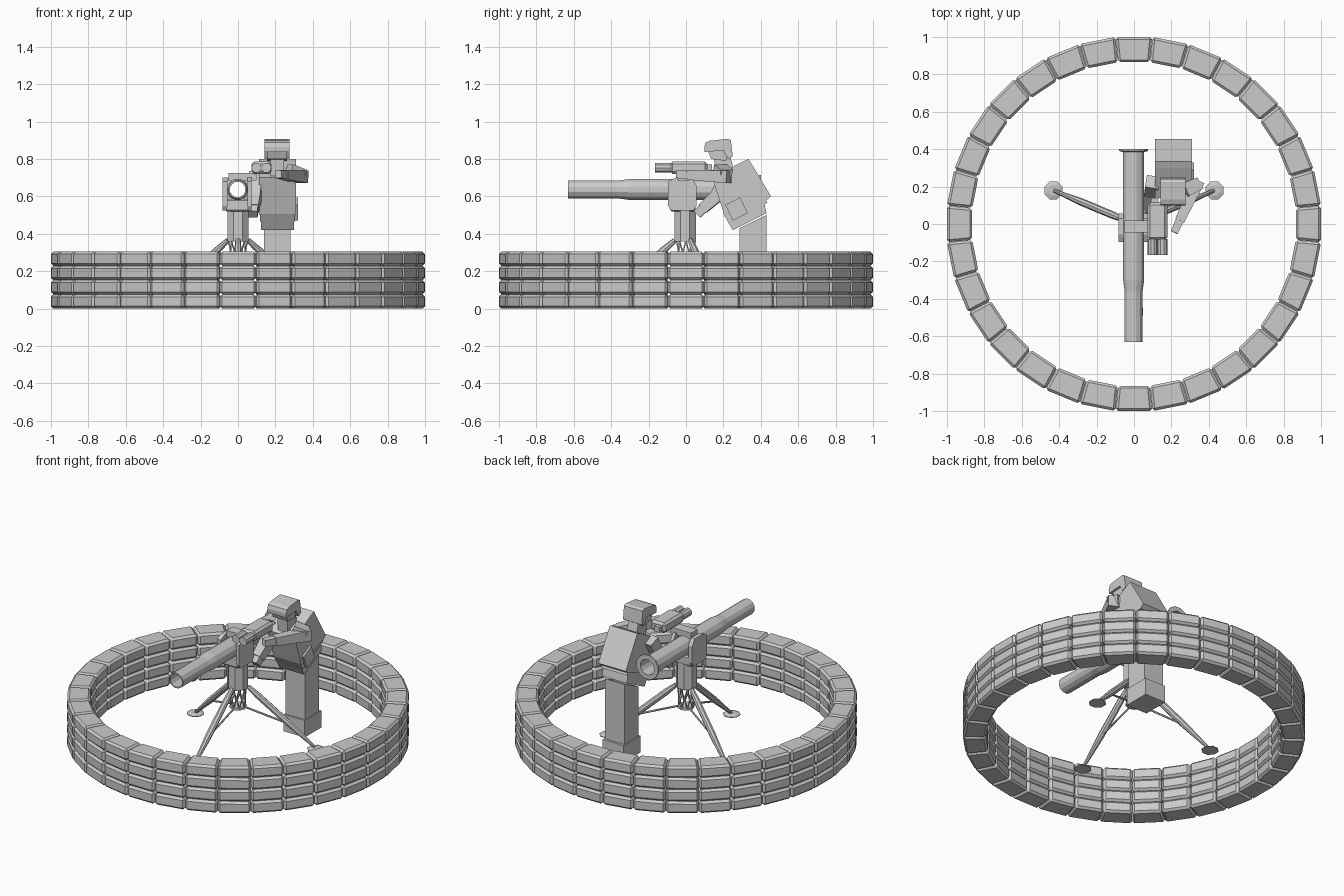
import bpy, bmesh, math
from mathutils import Vector, Matrix

if "Cube" in bpy.data.objects:
    bpy.data.objects.remove(bpy.data.objects["Cube"])


def add(name, bm, bevel=0):
    bmesh.ops.recalc_face_normals(bm, faces=bm.faces)
    me = bpy.data.meshes.new(name)
    bm.to_mesh(me)
    bm.free()
    ob = bpy.data.objects.new(name, me)
    bpy.context.collection.objects.link(ob)
    if bevel:
        m = ob.modifiers.new("bevel", "BEVEL")
        m.width, m.segments = bevel, 1
    return ob


def box(name, x, y, z, bevel=0):
    bm = bmesh.new()
    bmesh.ops.create_cube(bm, size=1)
    for v in bm.verts:
        v.co = Vector([(a + b) / 2 + c * (b - a) for (a, b), c in zip((x, y, z), v.co)])
    return add(name, bm, bevel)


def prism(name, outline, x0, x1, bevel=0):
    """Side (y, z) outline extruded along x."""
    bm = bmesh.new()
    f = bm.faces.new([bm.verts.new((x0, y, z)) for y, z in outline])
    ext = bmesh.ops.extrude_face_region(bm, geom=[f])["geom"]
    bmesh.ops.translate(bm, vec=(x1 - x0, 0, 0), verts=[g for g in ext if isinstance(g, bmesh.types.BMVert)])
    return add(name, bm, bevel)


def rod(name, a, b, radii, sides=8, spin=0):
    """Straight rod from a to b; radii are (fraction, radius) stations."""
    a, b = Vector(a), Vector(b)
    rot = (b - a).to_track_quat('Z', 'Y').to_matrix()
    bm = bmesh.new()
    rings = []
    for t, r in radii:
        rings.append([bm.verts.new(a.lerp(b, t) + rot @ Vector((
            r * math.cos(spin + math.tau * i / sides), r * math.sin(spin + math.tau * i / sides), 0)))
            for i in range(sides)])
    for p, q in zip(rings, rings[1:]):
        for i in range(sides):
            j = (i + 1) % sides
            bm.faces.new((p[i], p[j], q[j], q[i]))
    bm.faces.new(rings[0])
    bm.faces.new(rings[-1])
    return add(name, bm)


def limb(name, a, b, ra, rb):
    """Square-section tapered limb."""
    return rod(name, a, b, [(0, ra * 1.414), (1, rb * 1.414)], 4, math.pi / 4)


# Sandbag wall: four rows of wedge-shaped bags
BAGS, ROWS, H = 32, 4, 0.305 / 4
for row in range(ROWS):
    bm = bmesh.new()
    for k in range(BAGS):
        rot = Matrix.Rotation(math.tau * k / BAGS, 4, 'Z')
        vs = bmesh.ops.create_cube(bm, size=1)["verts"]
        for v in vs:
            r = 1.0 if v.co.x > 0 else 0.865
            half = r * math.tan(math.pi / BAGS) - 0.0006
            v.co = rot @ Vector((r, 2 * v.co.y * half, (row + 0.5 + v.co.z * 0.99) * H))
    add(f"sandbag_row_{row + 1}", bm, 0.013)

# Tripod: legs, octagonal feet and spreader struts
for k, deg in enumerate((22.7, 157.3, 270)):
    d = Vector((math.cos(math.radians(deg)), math.sin(math.radians(deg)), 0))
    top, foot = d * 0.06 + Vector((0, 0, 0.365)), d * 0.462 + Vector((0, 0, 0.012))
    rod(f"tripod_leg_{k + 1}", top, foot, [(0, 0.014), (0.15, 0.02), (0.6, 0.02), (1, 0.009)], 8)
    rod(f"tripod_foot_{k + 1}", d * 0.467, d * 0.467 + Vector((0, 0, 0.012)),
        [(0, 0.052), (0.4, 0.052), (1, 0.03)], 8, math.pi / 8)
    rod(f"tripod_strut_{k + 1}", d * 0.03 + Vector((0, 0, 0.235)), top.lerp(foot, 0.62),
        [(0, 0.006), (1, 0.006)], 6)

# Pedestal and open lattice column below it
rod("pedestal", (0, -0.005, 0.36), (0, -0.005, 0.53), [(0, 0.062), (1, 0.062)], 8, math.pi / 8)
rod("lattice_base", (0, 0, 0.225), (0, 0, 0.24), [(0, 0.05), (1, 0.05)], 8)
for k in range(8):
    a = math.tau * k / 8
    for s in (-1, 1):
        b = a + s * math.tau / 8
        rod(f"lattice_bar_{k + 1}_{'a' if s < 0 else 'b'}",
            (0.045 * math.cos(a), 0.045 * math.sin(a), 0.235),
            (0.05 * math.cos(b), 0.05 * math.sin(b), 0.365), [(0, 0.004), (1, 0.004)], 4)

# Launch tube: hollow lathe around the y axis (y, radius)
profile = [(-0.63, 0.05), (-0.36, 0.05), (-0.30, 0.058), (0.385, 0.058), (0.39, 0.08),
           (0.40, 0.08), (0.40, 0.05), (-0.63, 0.042)]
bm = bmesh.new()
N = 12
rings = [[bm.verts.new((-0.002 + r * math.cos(math.tau * (i + 0.5) / N), y,
                        0.637 + r * math.sin(math.tau * (i + 0.5) / N))) for i in range(N)]
         for y, r in profile]
for k, p in enumerate(rings):
    q = rings[(k + 1) % len(rings)]
    for i in range(N):
        bm.faces.new((p[i], p[(i + 1) % N], q[(i + 1) % N], q[i]))
add("launch_tube", bm)

# Cradle: base block and two arched cheeks
box("cradle_base", (-0.07, 0.06), (-0.085, 0.05), (0.52, 0.585), 0.008)
arch = [(-0.08, 0.525), (0.04, 0.525), (0.055, 0.55), (0.055, 0.66), (0.03, 0.70),
        (-0.055, 0.70), (-0.095, 0.68), (-0.095, 0.55)]
prism("cradle_cheek_left", arch, -0.083, -0.056)
prism("cradle_cheek_right", arch, 0.052, 0.073)

# Sight with two lenses and its bracket
box("sight_bracket", (-0.05, 0.10), (-0.045, 0.02), (0.685, 0.725))
box("sight_body", (0.072, 0.178), (-0.085, 0.115), (0.72, 0.787), 0.014)
for side, x in (("left", 0.099), ("right", 0.151)):
    rod(f"sight_lens_{side}", (x, -0.08, 0.753), (x, -0.165, 0.753), [(0, 0.027), (1, 0.027)], 10)
box("sight_eyepiece", (0.09, 0.13), (0.11, 0.14), (0.735, 0.77))

# Operator: boots, legs, hips, leaning torso
box("operator_boots", (0.135, 0.285), (0.275, 0.445), (0, 0.11))
prism("operator_legs", [(0.285, 0.1), (0.43, 0.1), (0.43, 0.50), (0.285, 0.43)], 0.14, 0.28)
prism("operator_hips", [(0.25, 0.42), (0.43, 0.51), (0.42, 0.56), (0.22, 0.47)], 0.122, 0.30)
prism("operator_belt", [(0.225, 0.465), (0.435, 0.565), (0.42, 0.60), (0.20, 0.505)], 0.118, 0.305)
prism("operator_torso", [(0.205, 0.50), (0.43, 0.58), (0.455, 0.60), (0.335, 0.80),
                         (0.30, 0.785), (0.14, 0.70)], 0.113, 0.31)
prism("belt_pouch", [(0.25, 0.47), (0.33, 0.51), (0.29, 0.595), (0.21, 0.555)], 0.30, 0.322)

# Head and helmet
prism("operator_neck", [(0.16, 0.70), (0.26, 0.73), (0.235, 0.82), (0.15, 0.82)], 0.175, 0.245)
prism("operator_face", [(0.135, 0.80), (0.215, 0.79), (0.22, 0.86), (0.115, 0.85)], 0.155, 0.262)
prism("operator_helmet", [(0.098, 0.865), (0.105, 0.888), (0.13, 0.898), (0.225, 0.908),
                          (0.24, 0.90), (0.25, 0.815), (0.225, 0.80), (0.20, 0.845), (0.10, 0.838)],
      0.142, 0.276)

# Arms: right one raised to the sight, left one down at the grip
limb("right_upper_arm", (0.27, 0.18, 0.735), (0.345, 0.215, 0.71), 0.038, 0.034)
limb("right_forearm", (0.345, 0.23, 0.705), (0.245, 0.02, 0.715), 0.034, 0.026)
limb("right_hand", (0.245, 0.02, 0.715), (0.215, -0.045, 0.718), 0.022, 0.02)
limb("left_upper_arm", (0.10, 0.225, 0.72), (0.09, 0.165, 0.60), 0.036, 0.034)
limb("left_forearm", (0.092, 0.18, 0.615), (0.082, 0.09, 0.535), 0.034, 0.029)
limb("left_hand", (0.082, 0.09, 0.535), (0.08, 0.06, 0.505), 0.026, 0.024)
